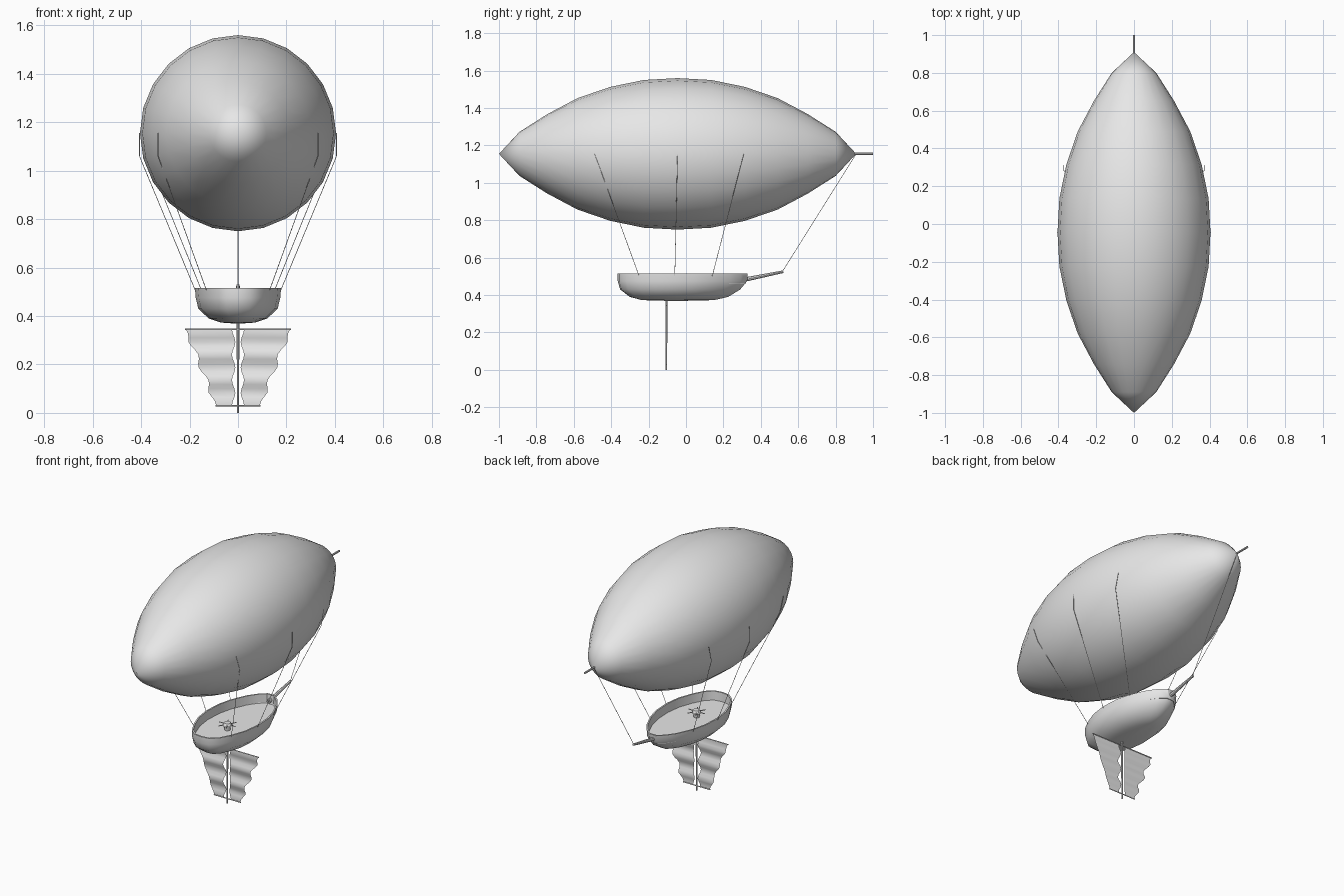
import bpy, bmesh, math
from mathutils import Vector

cube = bpy.data.objects.get("Cube")
if cube:
    bpy.data.objects.remove(cube, do_unlink=True)

grey = bpy.data.materials.new("plain grey")
grey.use_nodes = True
grey.diffuse_color = (0.8, 0.8, 0.8, 1)
grey.node_tree.nodes["Principled BSDF"].inputs["Base Color"].default_value = grey.diffuse_color


def finish(name, bm, angle=40, closed=True):
    if closed:
        bmesh.ops.recalc_face_normals(bm, faces=bm.faces)
    mesh = bpy.data.meshes.new(name)
    bm.to_mesh(mesh)
    bm.free()
    mesh.materials.append(grey)
    ob = bpy.data.objects.new(name, mesh)
    bpy.context.collection.objects.link(ob)
    bpy.ops.object.select_all(action='DESELECT')
    ob.select_set(True)
    bpy.context.view_layer.objects.active = ob
    bpy.ops.object.shade_smooth_by_angle(angle=math.radians(angle))
    return ob


def loft(bm, rings):
    """Join closed rings of equal length, in order."""
    loops = [[bm.verts.new(p) for p in ring] for ring in rings]
    for a, b in zip(loops, loops[1:]):
        for i in range(len(a)):
            j = (i + 1) % len(a)
            bm.faces.new((a[i], a[j], b[j], b[i]))
    return loops


def fan(bm, loop, tip):
    v = bm.verts.new(tip)
    for i in range(len(loop)):
        bm.faces.new((loop[i], loop[(i + 1) % len(loop)], v))


def rod(name, points, r, r_end=None, sides=8):
    """Straight tubes through the points, in one object."""
    bm = bmesh.new()
    r_end = r if r_end is None else r_end
    for a, b in zip(points, points[1:]):
        a, b = Vector(a), Vector(b)
        turn = (b - a).to_track_quat('Z', 'Y').to_matrix().to_4x4()
        turn.translation = (a + b) / 2
        bmesh.ops.create_cone(bm, cap_ends=True, segments=sides, radius1=r,
                              radius2=r_end, depth=(b - a).length, matrix=turn)
    return finish(name, bm)


# Gas envelope: a spindle along y, the same fore and aft
MID, AXIS = -0.045, 1.155
half = [(0.845, 0.118), (0.697, 0.212), (0.535, 0.298), (0.36, 0.358), (0.18, 0.395)]
profile = [(-d, r) for d, r in half] + [(0, 0.405)] + [(d, r) for d, r in reversed(half)]
angles = [math.tau * i / 24 for i in range(24)]
bm = bmesh.new()
loops = loft(bm, [[(r * math.sin(a), MID + d, AXIS + r * math.cos(a)) for a in angles]
                  for d, r in profile])
fan(bm, loops[0], (0, MID - 0.955, AXIS))
fan(bm, loops[-1], (0, MID + 0.955, AXIS))
finish("envelope", bm)
rod("tail_spar", [(0, 0.88, AXIS), (0, 1.0, AXIS)], 0.006)

# Hull: egg-shaped outline lofted down to a rounded bottom, open with a sunken deck
FRONT, BACK = -0.365, 0.33
side = [(0.05, -0.358), (0.095, -0.32), (0.132, -0.25), (0.165, -0.16), (0.178, -0.06),
        (0.172, 0.05), (0.15, 0.14), (0.105, 0.24), (0.065, 0.295), (0.025, BACK)]
outline = [(0, FRONT)] + side + [(-x, y) for x, y in reversed(side)]


def hull_ring(z, width, front, back):
    s = (back - front) / (BACK - FRONT)
    return [(x * width, front + (y - FRONT) * s, z) for x, y in outline]


levels = [(0.46, 0.94, -0.353, 0.318), (0.515, 0.95, -0.355, 0.32), (0.515, 1, FRONT, BACK),
          (0.475, 0.98, FRONT, 0.327), (0.43, 0.92, -0.352, 0.29), (0.39, 0.68, -0.3, 0.225),
          (0.373, 0.4, -0.235, 0.15)]
bm = bmesh.new()
loops = loft(bm, [hull_ring(*level) for level in levels])
bm.faces.new(loops[0])
fan(bm, loops[-1], (0, -0.06, 0.368))
finish("hull", bm)
rod("stern_boom", [(0, 0.3, 0.48), (0, 0.52, 0.525)], 0.012, 0.007)

# Capstan on deck above the mast
MAST_Y = -0.105
rod("capstan_post", [(0, MAST_Y, 0.455), (0, MAST_Y, 0.49)], 0.016, 0.02, 12)
rod("capstan_cap", [(0, MAST_Y, 0.488), (0, MAST_Y, 0.505)], 0.028, 0.02, 12)
for i in range(3):
    a = math.pi * i / 3
    dx, dy = 0.055 * math.cos(a), 0.055 * math.sin(a)
    rod("capstan_bar", [(-dx, MAST_Y - dy, 0.494), (dx, MAST_Y + dy, 0.494)], 0.003, sides=6)

# Hanging mast with its yards
rod("mast", [(0, MAST_Y, 0), (0, MAST_Y, 0.38)], 0.004, 0.006)
TOP, BOTTOM = 0.345, 0.03
for name, reach, z in (("upper_yard", 0.218, TOP), ("lower_yard", 0.093, BOTTOM)):
    rod(name, [(-reach, MAST_Y, z), (reach, MAST_Y, z)], 0.003)

# Rippled sails either side of the mast
for name, sign in (("left_sail", 1), ("right_sail", -1)):
    bm = bmesh.new()
    rows = []
    for i in range(19):
        t = i / 18
        wave = math.cos(6 * math.pi * t)
        fade = min(1, 6 * t, 6 * (1 - t))
        outer = 0.215 + (0.09 - 0.215) * t - 0.01 * wave * fade
        inner = 0.018 + 0.007 * wave
        z = TOP + (BOTTOM - TOP) * t
        rows.append([bm.verts.new((sign * x, MAST_Y - 0.007 * wave * fade, z))
                     for x in (inner, outer)])
    for a, b in zip(rows, rows[1:]):
        face = (a[0], b[0], b[1], a[1])
        bm.faces.new(face if sign > 0 else face[::-1])
    finish(name, bm, closed=False)

# Suspension ropes: down the envelope's flank, then in to the rim
for sign, label in ((1, "left"), (-1, "right")):
    for place, x1, y1, x2, y2 in (("front", 0.33, -0.49, 0.128, -0.25),
                                  ("middle", 0.407, -0.045, 0.174, -0.06),
                                  ("rear", 0.375, 0.31, 0.148, 0.14)):
        bend = y1 + (y2 - y1) * 0.15
        rod(f"{label}_{place}_rope", [(sign * x1, y1, AXIS), (sign * x1, bend, 1.06),
                                      (sign * x2, y2, 0.5)], 0.0015, sides=5)
rod("tail_rope", [(0, 0.91, AXIS), (0, 0.515, 0.525)], 0.0015, sides=5)
